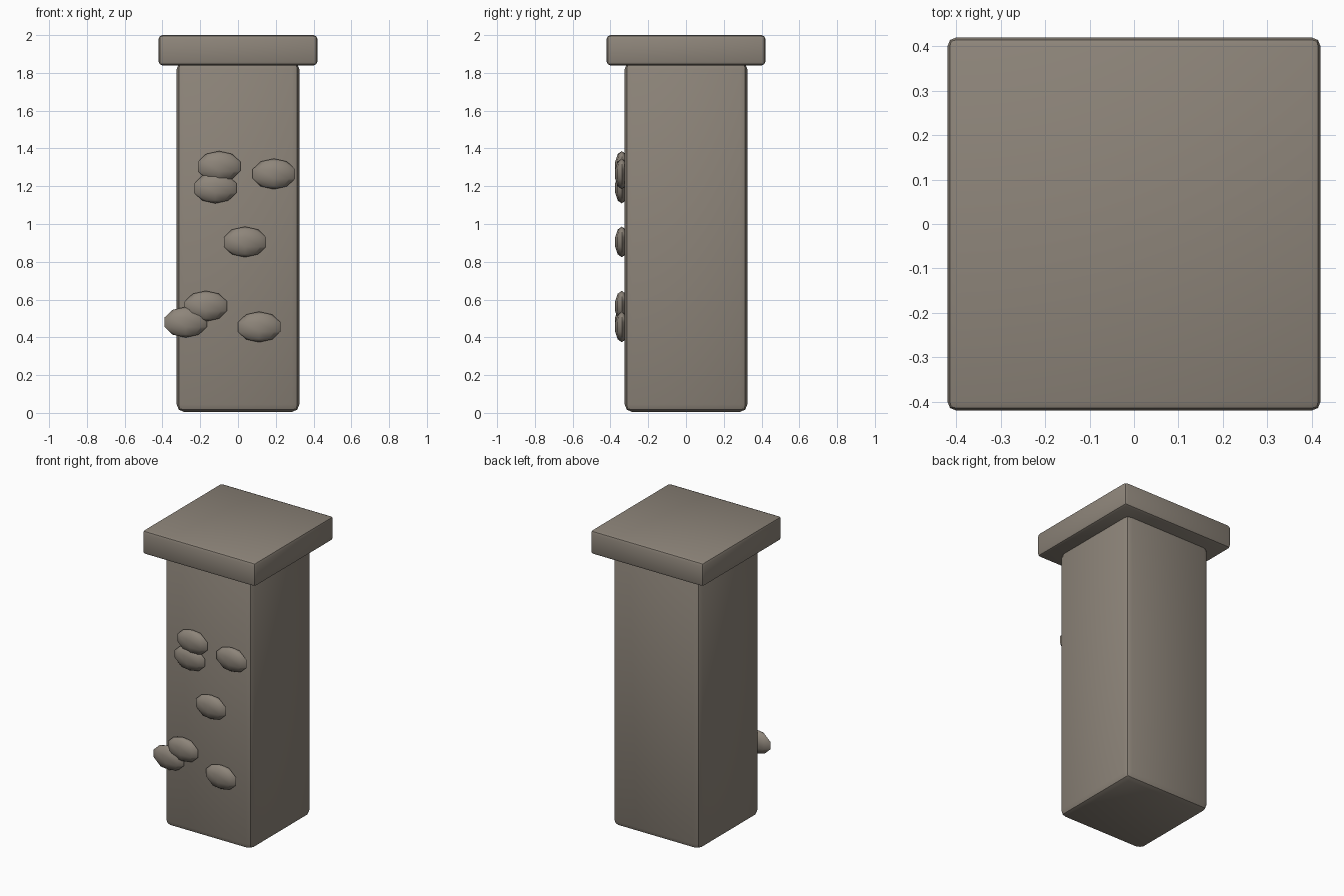
import bpy, math

if "Cube" in bpy.data.objects:
    bpy.data.objects.remove(bpy.data.objects["Cube"], do_unlink=True)

# One warm grey stone colour
stone = bpy.data.materials.new("warm grey stone")
stone.use_nodes = True
colour = (0.27, 0.235, 0.195, 1)
stone.diffuse_color = colour
stone.node_tree.nodes["Principled BSDF"].inputs["Base Color"].default_value = colour


def finish(obj, name, angle):
    obj.name = name
    obj.data.materials.append(stone)
    bpy.ops.object.shade_smooth_by_angle(angle=math.radians(angle))


def block(name, width, z0, z1, bevel):
    """Square block with rounded edges."""
    bpy.ops.mesh.primitive_cube_add(size=1, location=(0, 0, (z0 + z1) / 2))
    obj = bpy.context.object
    obj.scale = (width, width, z1 - z0)
    bpy.ops.object.transform_apply(location=False, rotation=False, scale=True)
    mod = obj.modifiers.new("rounded edges", "BEVEL")
    mod.width = bevel
    mod.segments = 2
    bpy.ops.object.modifier_apply(modifier=mod.name)
    finish(obj, name, 40)


# Shaft and overhanging cap
block("pillar_shaft", 0.65, 0.005, 1.86, 0.04)
block("pillar_cap", 0.84, 1.84, 2.0, 0.02)

# Flattened stones set into the front face: (x, z)
spots = [(-0.10, 1.305), (-0.12, 1.19), (0.19, 1.265), (0.037, 0.905),
         (-0.17, 0.565), (-0.277, 0.48), (0.112, 0.455)]
for i, (x, z) in enumerate(spots, 1):
    bpy.ops.mesh.primitive_uv_sphere_add(segments=8, ring_count=5, radius=1,
                                         location=(x, -0.34, z))
    pebble = bpy.context.object
    pebble.scale = (0.118, 0.037, 0.081)
    bpy.ops.object.transform_apply(location=False, rotation=False, scale=True)
    finish(pebble, f"face_stone_{i}", 40)
